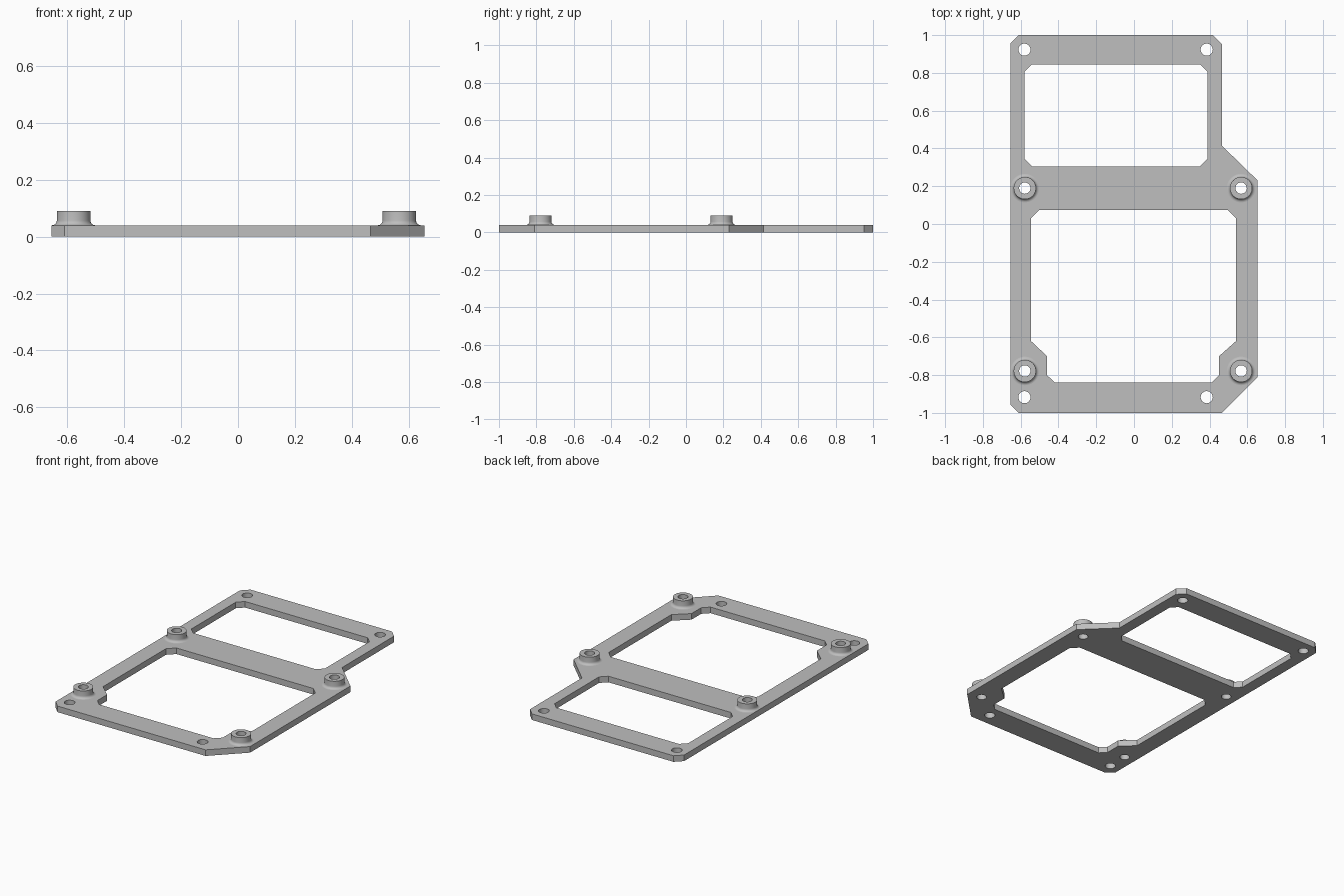
import bpy
import bmesh
from math import sin, cos, pi, radians

cube = bpy.data.objects.get("Cube")
if cube:
    bpy.data.objects.remove(cube, do_unlink=True)

THICK = 0.04   # plate thickness
TOP = 0.09     # top of the standoffs
BORE = 0.03
SEGS = 40

grey = bpy.data.materials.new("plain grey")
grey.use_nodes = True
grey.diffuse_color = (0.52, 0.52, 0.52, 1)
grey.node_tree.nodes["Principled BSDF"].inputs["Base Color"].default_value = grey.diffuse_color


def circle(x, y, r):
    return [(x + r * cos(2 * pi * i / SEGS), y + r * sin(2 * pi * i / SEGS))
            for i in range(SEGS)]


def chamfered_rect(x0, x1, y0, y1, c):
    return [(x0 + c, y0), (x1 - c, y0), (x1, y0 + c), (x1, y1 - c),
            (x1 - c, y1), (x0 + c, y1), (x0, y1 - c), (x0, y0 + c)]


def finish(name, mesh):
    bm = bmesh.new()
    bm.from_mesh(mesh)
    bmesh.ops.remove_doubles(bm, verts=bm.verts, dist=0.0003)
    bmesh.ops.recalc_face_normals(bm, faces=bm.faces)
    bm.to_mesh(mesh)
    bm.free()
    mesh.materials.clear()
    mesh.materials.append(grey)
    obj = bpy.data.objects.new(name, mesh)
    bpy.context.collection.objects.link(obj)
    bpy.ops.object.select_all(action="DESELECT")
    obj.select_set(True)
    bpy.context.view_layer.objects.active = obj
    bpy.ops.object.shade_smooth_by_angle(angle=radians(30))
    return obj


# Plate loops: outline, two windows, corner screw holes, standoff bores
outline = [(-0.655, 0.955), (-0.61, 1), (0.418, 1), (0.465, 0.953),
           (0.465, 0.415), (0.655, 0.23), (0.655, -0.81), (0.465, -1),
           (-0.61, -1), (-0.655, -0.955)]
rear_window = chamfered_rect(-0.58, 0.39, 0.305, 0.845, 0.04)
front_window = [(-0.545, 0.03), (-0.5, 0.075), (0.495, 0.075), (0.54, 0.03),
                (0.54, -0.62), (0.45, -0.7), (0.45, -0.8), (0.41, -0.84),
                (-0.42, -0.84), (-0.46, -0.8), (-0.46, -0.7), (-0.545, -0.62)]
screw_holes = [(x, y) for x in (-0.58, 0.385) for y in (0.923, -0.917)]
standoffs = {"rear_right": (-0.578, 0.19), "rear_left": (0.567, 0.19),
             "front_right": (-0.578, -0.778), "front_left": (0.567, -0.778)}

loops = [outline, rear_window, front_window]
loops += [circle(x, y, 0.032) for x, y in screw_holes]
loops += [circle(x, y, BORE) for x, y in standoffs.values()]

# Plate: filled flat curve, extruded and turned into a mesh
curve = bpy.data.curves.new("plate_profile", "CURVE")
curve.dimensions = "2D"
curve.fill_mode = "BOTH"
curve.extrude = THICK / 2
for loop in loops:
    spline = curve.splines.new("POLY")
    spline.points.add(len(loop) - 1)
    for point, (x, y) in zip(spline.points, loop):
        point.co = (x, y, 0, 1)
    spline.use_cyclic_u = True
helper = bpy.data.objects.new("plate_profile", curve)
bpy.context.collection.objects.link(helper)
bpy.context.view_layer.update()
depsgraph = bpy.context.evaluated_depsgraph_get()
plate_mesh = bpy.data.meshes.new_from_object(helper.evaluated_get(depsgraph))
bpy.data.objects.remove(helper, do_unlink=True)
for v in plate_mesh.vertices:
    v.co.z += THICK / 2
finish("plate", plate_mesh)

# Standoffs: lathed ring with a concave fillet at the foot
FILLET = 0.017
RADIUS = 0.059
foot = [(RADIUS + FILLET * (1 - cos(t * pi / 12)), THICK + FILLET * (1 - sin(t * pi / 12)))
        for t in range(7)]
profile = [(BORE, THICK - 0.001), (BORE, TOP), (RADIUS, TOP)] + foot
profile.append((RADIUS + FILLET, THICK - 0.001))

for name, (cx, cy) in standoffs.items():
    bm = bmesh.new()
    verts = [bm.verts.new((cx + r, cy, z)) for r, z in profile]
    edges = [bm.edges.new((verts[i - 1], verts[i])) for i in range(len(verts))]
    bmesh.ops.spin(bm, geom=verts + edges, cent=(cx, cy, 0), axis=(0, 0, 1),
                   angle=2 * pi, steps=SEGS, use_merge=True)
    mesh = bpy.data.meshes.new(name + "_standoff")
    bm.to_mesh(mesh)
    bm.free()
    finish(name + "_standoff", mesh)
